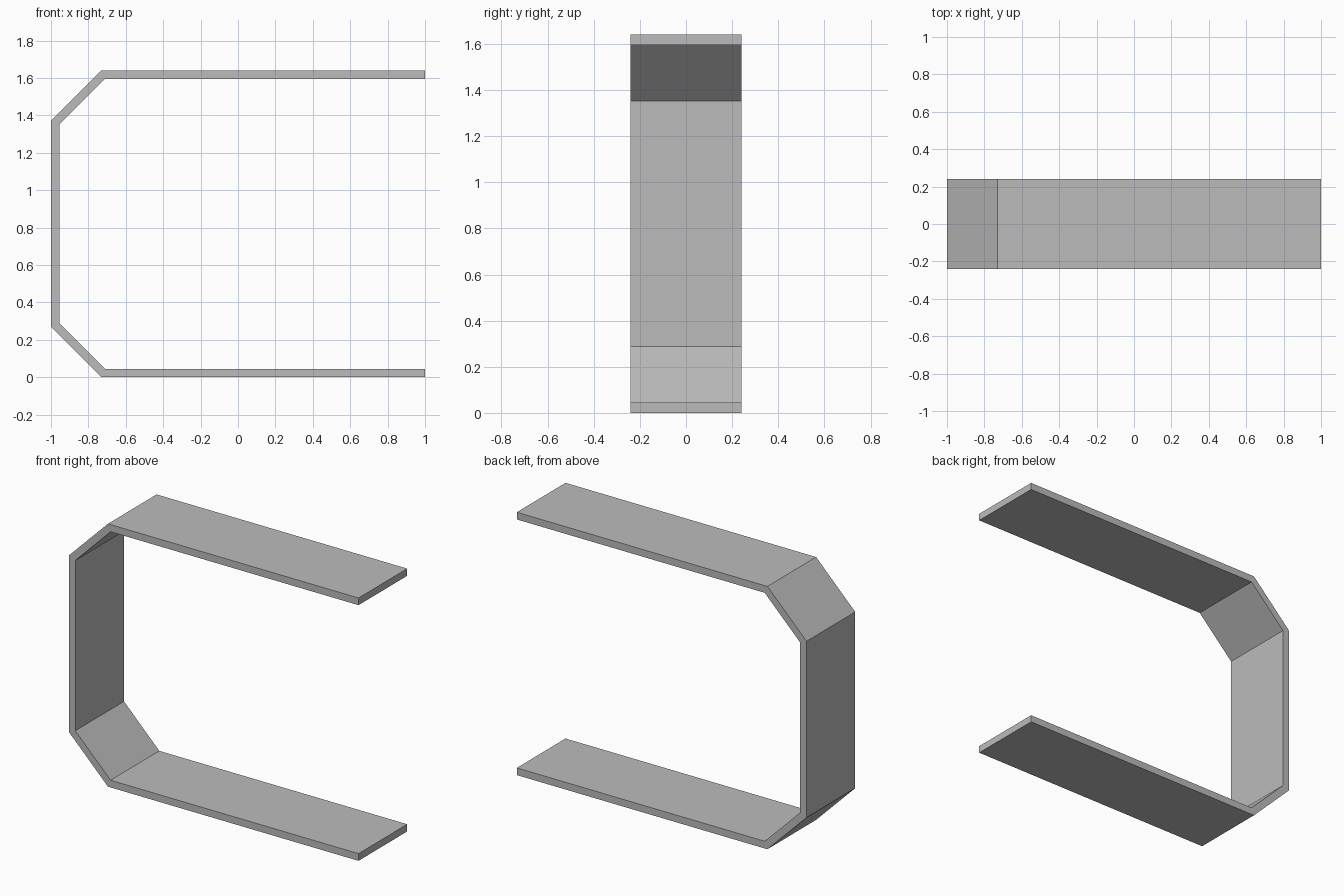
import bpy
import bmesh
import math

cube = bpy.data.objects.get("Cube")
if cube:
    bpy.data.objects.remove(cube, do_unlink=True)

HEIGHT, HALF_DEPTH = 1.64, 0.24
THICK, CHAMFER = 0.045, 0.27

# Plain grey material
GREY = (0.5, 0.5, 0.5, 1.0)
grey = bpy.data.materials.new("plain_grey")
grey.use_nodes = True
grey.diffuse_color = GREY
grey.node_tree.nodes["Principled BSDF"].inputs["Base Color"].default_value = GREY


def lower_half(inset):
    """Lower half of the strip outline, moved inwards by an even inset."""
    shift = inset * math.tan(math.pi / 8)
    return [(1, inset),
            (-1 + CHAMFER + shift, inset),
            (-1 + inset, CHAMFER + shift)]


def bent_path(inset):
    low = lower_half(inset)
    return low + [(x, HEIGHT - z) for x, z in reversed(low)]


# Bent strip: outer path out, inner path back, extruded in depth
profile = bent_path(0) + bent_path(THICK)[::-1]
bm = bmesh.new()
front = [bm.verts.new((x, -HALF_DEPTH, z)) for x, z in profile]
back = [bm.verts.new((x, HALF_DEPTH, z)) for x, z in profile]
count = len(profile)
for i in range(count):
    j = (i + 1) % count
    bm.faces.new((front[i], front[j], back[j], back[i]))

# Side edges of the strip, one quad per straight section
for i in range(count // 2 - 1):
    a, b, c, d = i, i + 1, count - 2 - i, count - 1 - i
    for side in (front, back):
        bm.faces.new([side[k] for k in (a, b, c, d)])
bmesh.ops.recalc_face_normals(bm, faces=bm.faces)

mesh = bpy.data.meshes.new("bent_strip")
bm.to_mesh(mesh)
bm.free()
mesh.materials.append(grey)
strip = bpy.data.objects.new("bent_strip", mesh)
bpy.context.collection.objects.link(strip)
